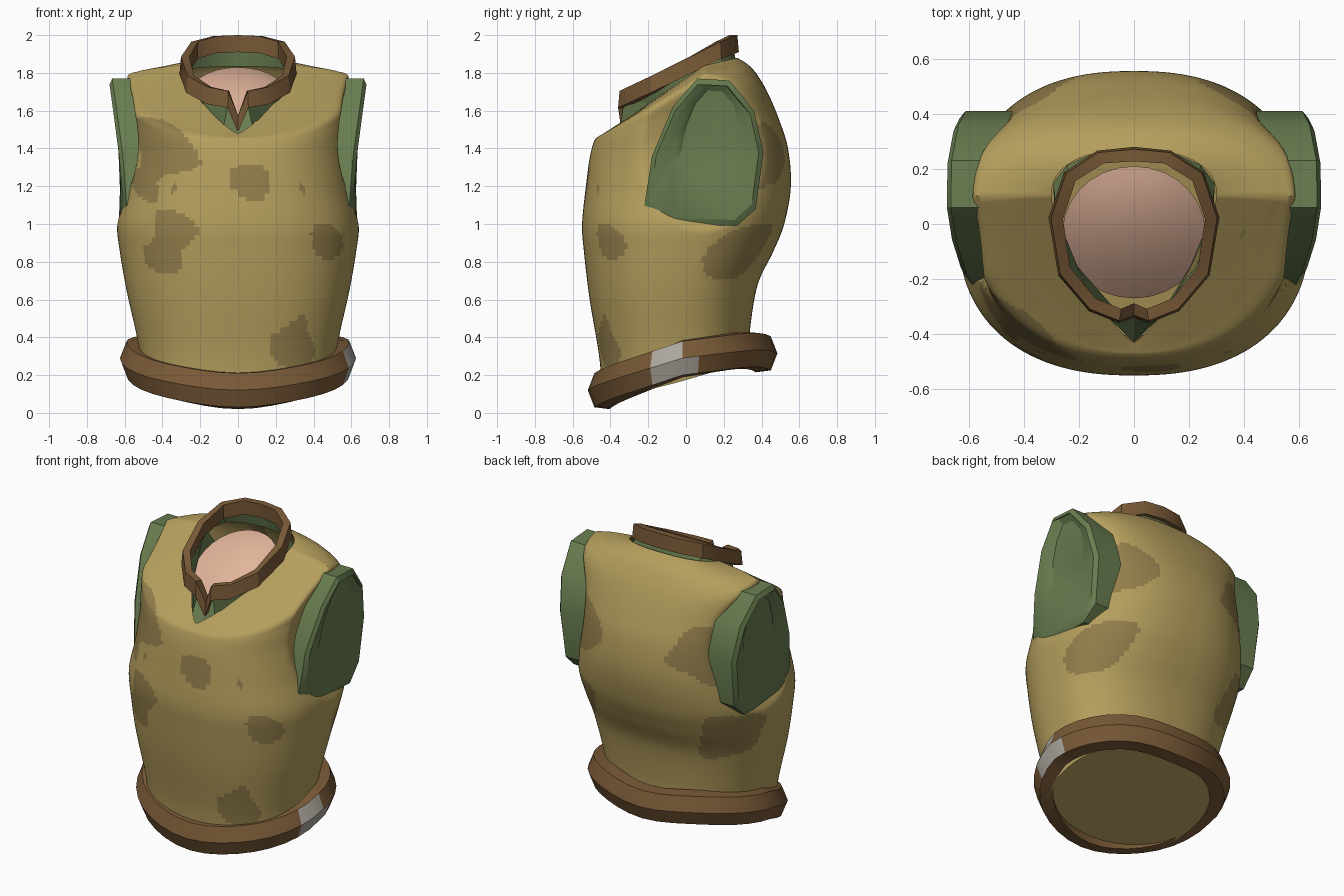
import bpy, bmesh, math
from mathutils import Vector
from mathutils.bvhtree import BVHTree

cube = bpy.data.objects.get("Cube")
if cube:
    bpy.data.objects.remove(cube)


def material(name, rgb):
    m = bpy.data.materials.new(name)
    m.use_nodes = True
    m.diffuse_color = (*rgb, 1)
    m.node_tree.nodes["Principled BSDF"].inputs["Base Color"].default_value = (*rgb, 1)
    return m


YELLOW = material("mustard_cloth", (.46, .345, .11))
TAN = material("worn_tan", (.29, .21, .072))
BROWN = material("brown_leather", (.19, .1, .038))
GREEN = material("green_shirt", (.14, .205, .08))
SKIN = material("skin", (.76, .46, .33))
GREY = material("grey_metal", (.42, .39, .34))


def finish(name, bm, mats, rule=None, mirror=False, angle=30):
    bmesh.ops.recalc_face_normals(bm, faces=bm.faces)
    if rule:
        for f in bm.faces:
            f.material_index = rule(f.calc_center_median())
    me = bpy.data.meshes.new(name)
    bm.to_mesh(me)
    bm.free()
    ob = bpy.data.objects.new(name, me)
    bpy.context.collection.objects.link(ob)
    for m in mats:
        me.materials.append(m)
    bpy.ops.object.select_all(action='DESELECT')
    ob.select_set(True)
    bpy.context.view_layer.objects.active = ob
    bpy.ops.object.shade_smooth_by_angle(angle=math.radians(angle))
    if mirror:
        ob.modifiers.new("mirror", 'MIRROR')
    return ob


def loft(rings, cyclic=False, caps=(False, False)):
    """Skin a list of closed rings with quads."""
    bm = bmesh.new()
    vs = [[bm.verts.new(p) for p in r] for r in rings]
    n = len(vs[0])
    for i in range(len(vs) if cyclic else len(vs) - 1):
        a, b = vs[i], vs[(i + 1) % len(vs)]
        for j in range(n):
            k = (j + 1) % n
            bm.faces.new((a[j], a[k], b[k], b[j]))
    for cap, ring in zip(caps, (vs[0], vs[-1])):
        if cap:
            bm.faces.new(ring)
    return bm


def spline(pts, u, closed=False):
    """Point at parameter u on a smooth curve through pts."""
    n = len(pts)
    i = int(u) if closed else min(int(u), n - 2)
    t = u - i
    get = lambda k: pts[k % n] if closed else pts[max(0, min(n - 1, k))]
    return [.5 * (2*b + (c - a)*t + (2*a - 5*b + 4*c - d)*t*t + (3*b - a - 3*c + d)*t**3)
            for a, b, c, d in zip(get(i - 1), get(i), get(i + 1), get(i + 2))]


# Torso sections: front z, side z, back z, front y, middle y, back y, half width, front roundness
SECTIONS = [
    (.06, .16, .27, -.44, -.05, .33, .50, .85),
    (.30, .38, .45, -.46, -.05, .34, .53, .85),
    (.60, .65, .68, -.51, -.04, .38, .59, .85),
    (.85, .85, .85, -.54, -.02, .46, .625, .85),
    (1.0, 1.0, 1.0, -.55, 0, .52, .64, .85),
    (1.2, 1.15, 1.2, -.53, .03, .555, .61, .85),
    (1.35, 1.4, 1.4, -.51, .06, .54, .59, .85),
    (1.43, 1.62, 1.56, -.49, .08, .49, .595, .85),
    (1.455, 1.77, 1.7, -.475, .1, .43, .60, .9),
    (1.465, 1.81, 1.8, -.46, .1, .37, .52, 1.05),
    (1.47, 1.83, 1.85, -.45, .1, .32, .40, 1.3),
    (1.48, 1.84, 1.88, -.43, .1, .27, .30, 1.55)]
TOP = len(SECTIONS) - 1


def body(u, a):
    zf, zs, zb, yf, yc, yb, w, e = spline(SECTIONS, u)
    s, c = math.sin(a), math.cos(a)
    e = e if c > 0 else .85
    k = abs(c) ** e
    x = math.copysign(w * abs(s) ** e, s)
    y = yc + ((yf if c > 0 else yb) - yc) * k
    z = zs + ((zf if c > 0 else zb) - zs) * k
    if abs(x) > .4:  # hollow behind the armhole
        d = ((y - .09) / .33) ** 2 + ((z - 1.38) / .42) ** 2
        x -= math.copysign(.1 * max(0, 1 - d), x)
    return Vector((x, y, z))


# Worn patches, each a wobbly ball: x, y, z, radius
PATCHES = [(-.43, -.38, 1.38, .2), (-.36, -.45, .9, .14), (.08, -.53, 1.23, .1),
           (.3, -.4, .38, .13), (.5, .28, .85, .2), (-.5, .28, .85, .2),
           (.4, .4, 1.38, .17), (-.4, .4, 1.38, .17), (.45, -.38, .92, .1)]


def worn(c):
    wob = 1 + .22 * math.sin(11 * c.x + 17 * c.z) + .12 * math.sin(23 * c.z - 19 * c.y)
    return int(any((c - Vector(p[:3])).length < p[3] * wob for p in PATCHES))


def angles(n):
    return [2 * math.pi * i / n for i in range(n)]


STEPS = 10
bm = loft([[body(i / STEPS, a) for a in angles(144)] for i in range(TOP * STEPS + 1)],
          caps=(True, False))
tree = BVHTree.FromBMesh(bm)
finish("vest_body", bm, [YELLOW, TAN], worn, angle=40)


def snap(view, a, b):
    """Surface point seen from the Front, Back, Top or Side."""
    o, d = {"F": ((a, -3, b), (0, 1, 0)), "B": ((a, 3, b), (0, -1, 0)),
            "T": ((a, b, 3), (0, 0, -1)), "S": ((3, a, b), (-1, 0, 0))}[view]
    o, d = Vector(o), Vector(d)
    return tree.ray_cast(o, d)[0] or tree.find_nearest(o + d * 2.5)[0]


def surface(p):
    q, n, _, _ = tree.find_nearest(Vector(p))
    return q, (n if n.dot(q - Vector((0, 0, 1.2))) > 0 else -n)


def ribbon(name, pts, w, h, mat, closed=False, taper=1, mirror=True):
    """Raised bevelled strip lying on the body; w is half its width."""
    count = (len(pts) if closed else len(pts) - 1) * 6
    path = [surface(spline(pts, i / 6, closed)) for i in range(count + (not closed))]
    m, rings = len(path), []
    for i, (p, n) in enumerate(path):
        nxt = path[(i + 1) % m if closed else min(i + 1, m - 1)][0]
        prv = path[i - 1 if closed else max(i - 1, 0)][0]
        s = n.cross(nxt - prv).normalized()
        f = w * (1 if closed else taper + (1 - taper) * min(1, 4 * min(i, m - 1 - i) / m))
        rings.append([p - s * f - n * .012, p - s * f * .6 + n * h,
                      p + s * f * .6 + n * h, p + s * f - n * .012])
    finish(name, loft(rings, closed, (not closed, not closed)), [mat], mirror=mirror)


def leaf(name, view, a, b, turn, size):
    """Three-pointed raised leaf; turn is the tip direction in degrees."""
    half = [(-.6, .1), (-.15, .3), (.2, .85), (.3, .38), (.65, .5), (.5, .16)]
    shape = half + [(1.05, 0)] + [(u, -v) for u, v in reversed(half)]
    c, s = math.cos(math.radians(turn)), math.sin(math.radians(turn))
    bm = bmesh.new()
    top, low = [], []
    for u, v in shape:
        p, n = surface(snap(view, a + size * (u*c - v*s), b + size * (u*s + v*c)))
        top.append(bm.verts.new(p + n * .024))
        low.append(bm.verts.new(p - n * .012))
    p, n = surface(snap(view, a, b))
    mid = bm.verts.new(p + n * .04)
    for i in range(len(shape)):
        k = (i + 1) % len(shape)
        bm.faces.new((top[i], top[k], mid))
        bm.faces.new((top[i], low[i], low[k], top[k]))
    finish(name, bm, [TAN], mirror=True)


def trail(*specs):
    return [snap(*s) for s in specs]


# Collar border, lapel lines and seams
ribbon("collar_border", [body(TOP - .55, a) for a in angles(24)], .05, .028, YELLOW, True, mirror=False)
ribbon("lapel_band", trail(("F", .0, 1.22), ("F", .14, 1.35), ("F", .28, 1.52), ("F", .36, 1.68),
       ("T", .4, .1), ("T", .36, .28), ("B", .22, 1.62), ("B", .05, 1.42), ("B", .025, 1.2),
       ("B", .02, .8), ("B", .03, .45)), .03, .024, YELLOW)
ribbon("front_seam", trail(("F", .018, 1.44), ("F", .018, 1.1), ("F", .018, .7), ("F", .022, .25)),
       .017, .022, YELLOW)

# Shoulder, chest and belly vines
ribbon("shoulder_vine", trail(("B", .4, 1.6), ("T", .47, .28), ("T", .49, .08), ("F", .46, 1.68),
       ("F", .38, 1.52), ("F", .37, 1.4), ("F", .34, 1.28)), .04, .03, TAN, taper=.3)
ribbon("shoulder_edge", trail(("B", .48, 1.55), ("T", .55, .22), ("T", .56, .05), ("F", .53, 1.6),
       ("F", .48, 1.45)), .03, .03, YELLOW, taper=.2)
ribbon("chest_vine", trail(("F", .53, 1.24), ("F", .47, 1.08), ("F", .34, 1.0), ("F", .25, 1.03),
       ("F", .17, .96), ("F", .15, .88), ("F", .13, 1.0)), .026, .024, TAN, taper=.3)
ribbon("belly_band", trail(("S", .22, .8), ("S", -.1, .83), ("F", .57, .9), ("F", .4, .87),
       ("F", .22, .72), ("F", .1, .55), ("F", .07, .44)), .036, .024, TAN, taper=.2)
ribbon("waist_arc", trail(("S", .21, .42), ("S", .15, .6), ("S", .02, .7), ("S", -.22, .7),
       ("F", .5, .67), ("F", .3, .58), ("F", .13, .4), ("F", .05, .24)), .032, .024, YELLOW)
leaf("chest_leaf", "F", .33, 1.24, 245, .12)
leaf("belly_leaf", "F", .12, 1.08, 110, .1)

# Back scrolls
ribbon("back_scroll", trail(("B", .3, 1.34), ("B", .2, 1.28), ("B", .17, 1.14), ("B", .27, 1.0),
       ("B", .33, .87), ("B", .26, .74), ("B", .13, .74), ("B", .09, .88), ("B", .16, .97)),
       .028, .024, TAN, taper=.4)
ribbon("back_waist_band", trail(("S", .2, .78), ("B", .4, .66), ("B", .2, .52), ("B", .08, .42)),
       .025, .02, YELLOW, taper=.4)
leaf("back_leaf", "B", .31, 1.34, 330, .12)
leaf("back_low_leaf", "B", .18, .96, 320, .09)
leaf("nape_leaf", "T", .12, .42, 60, .09)

# Sleeve stubs in the armholes, outline in y and z
HOLE = [(-.22, 1.1), (-.18, 1.36), (-.07, 1.62), (.06, 1.77), (.23, 1.76),
        (.36, 1.6), (.41, 1.38), (.37, 1.08), (.27, .99), (-.1, 1.0)]


def stub_ring(scale, push, centre=(.1, 1.38), base=None):
    out = []
    for y, z in HOLE:
        y, z = centre[0] + (y - .1) * scale, centre[1] + (z - 1.38) * scale
        x = .63 + .085 * max(0, z - 1.2) - .25 * (y - .12) ** 2
        out.append(Vector((base or x + push, y, z)))
    return out


finish("sleeve_stub", loft([stub_ring(1, 0, base=.42), stub_ring(1, -.012), stub_ring(.92, .005),
       stub_ring(.62, -.01, (.13, 1.5)), stub_ring(.48, -.035, (.13, 1.52))],
       caps=(True, True)), [GREEN], mirror=True)
ribbon("armhole_rim", [snap("S", .1 + (y - .1) * 1.08, 1.38 + (z - 1.38) * 1.04) for y, z in HOLE],
       .032, .026, YELLOW, True)

# Standing leather collar with a notch at the throat
half = [(0, -.31, 1.53), (.05, -.33, 1.66), (.15, -.29, 1.68), (.25, -.17, 1.74),
        (.28, .02, 1.84), (.23, .17, 1.92), (.12, .24, 1.95), (0, .25, 1.955)]
rim = [Vector(p) for p in half + [(-x, y, z) for x, y, z in half[-2:0:-1]]]
up = Vector((0, 0, .045))
rings = []
for p in rim:
    r = Vector((p.x, p.y, 0)).normalized()
    rings.append([p - r * .022 + up, p + r * .022 + up, p + r * .03 - up, p - r * .018 - up])
finish("leather_collar", loft(rings, True), [BROWN])

# Shirt neck between the vest and the collar, and the skin inside
low = [body(TOP, a) * 1.0 - up for a in angles(len(rim))]
finish("shirt_neck", loft([low, [p - up * .4 for p in rim]]), [GREEN])
finish("neck_skin", loft([[Vector((.26 * r * math.sin(a), -.03 - .24 * r * math.cos(a),
       1.68 - .15 * r * math.cos(a) + .06 * (1 - r * r))) for a in angles(28)]
       for r in (1, .8, .6, .4, .2, .03)], caps=(False, True)), [SKIN], angle=60)

# Tilted belt with a small metal plate on the left
section = [(-.05, .095), (.03, .09), (.065, .0), (.03, -.09), (-.05, -.1)]
rings = []
for a in angles(36):
    s, c = math.sin(a), math.cos(a)
    z = .29 - (.155 * c if c > 0 else .06 * c) - .015 * abs(c) ** 12 - (.02 * c ** 8 if c < 0 else 0)
    rings.append([Vector(((.56 + r) * s, -.018 - (.437 + r) * c, z + dz)) for r, dz in section])


def plate(c):
    mid = .29 + .3 * c.y
    return int(c.x > .57 and -.2 < c.y < (-.03 if c.z > mid else .09))


finish("belt", loft(rings, True), [BROWN, GREY], plate)
